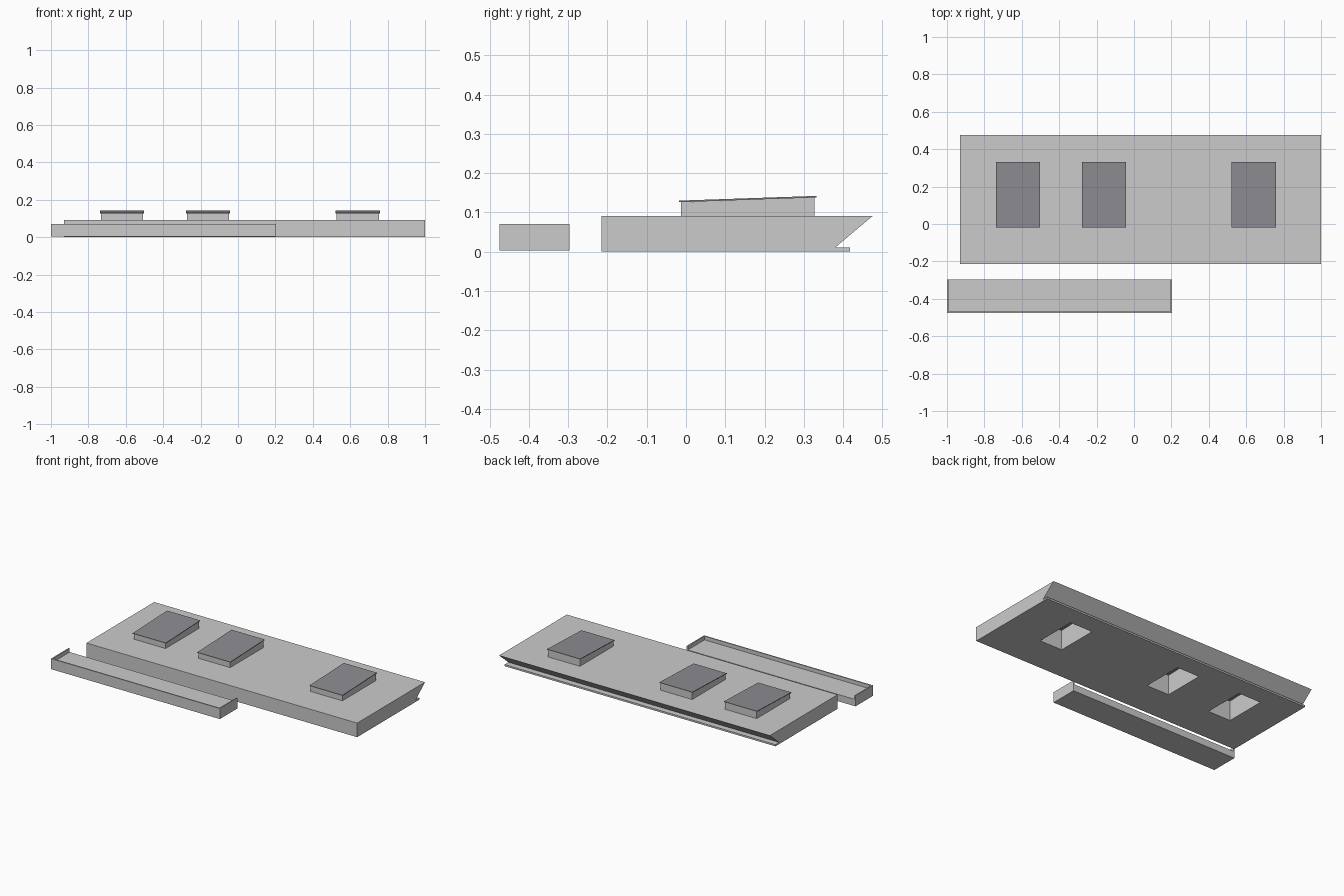
import bpy, bmesh

if "Cube" in bpy.data.objects:
    bpy.data.objects.remove(bpy.data.objects["Cube"])


def extrude_profile(name, pts, x0, x1, mat=None):
    """Extrude a closed (y, z) profile along x."""
    bm = bmesh.new()
    face = bm.faces.new([bm.verts.new((x0, y, z)) for y, z in pts])
    ext = bmesh.ops.extrude_face_region(bm, geom=[face])
    moved = [v for v in ext["geom"] if isinstance(v, bmesh.types.BMVert)]
    bmesh.ops.translate(bm, verts=moved, vec=(x1 - x0, 0, 0))
    bmesh.ops.recalc_face_normals(bm, faces=bm.faces)
    mesh = bpy.data.meshes.new(name)
    bm.to_mesh(mesh)
    bm.free()
    obj = bpy.data.objects.new(name, mesh)
    bpy.context.collection.objects.link(obj)
    if mat:
        mesh.materials.append(mat)
    return obj


def rect(y0, y1, z0, z1):
    return [(y0, z0), (y1, z0), (y1, z1), (y0, z1)]


def cut(obj, cutter):
    mod = obj.modifiers.new("shaft_cut", 'BOOLEAN')
    mod.operation = 'DIFFERENCE'
    mod.solver = 'EXACT'
    mod.object = cutter
    bpy.context.view_layer.objects.active = obj
    bpy.ops.object.modifier_apply(modifier=mod.name)


glass = bpy.data.materials.new("dark_glass")
glass.diffuse_color = (0.27, 0.27, 0.29, 1)
glass.use_nodes = True
glass.node_tree.nodes["Principled BSDF"].inputs["Base Color"].default_value = glass.diffuse_color

# Roof slab: sloping back edge above a thin ceiling lip
slab = extrude_profile("roof_slab", [
    (-0.215, 0), (0.418, 0), (0.418, 0.011), (0.38, 0.011),
    (0.475, 0.091), (-0.215, 0.091)], -0.93, 1.0)

# Skylights: sloped curb, open light shaft, thin tilted pane
for i, cx in enumerate((-0.62, -0.16, 0.64), 1):
    curb = extrude_profile(f"skylight_curb_{i}", [
        (-0.013, 0.091), (0.327, 0.091), (0.327, 0.138), (-0.013, 0.126)],
        cx - 0.113, cx + 0.113)
    shaft = extrude_profile("shaft_cutter", rect(0.022, 0.292, -0.1, 0.3),
                            cx - 0.08, cx + 0.08)
    cut(slab, shaft)
    cut(curb, shaft)
    bpy.data.objects.remove(shaft)
    extrude_profile(f"skylight_pane_{i}", [
        (-0.018, 0.126), (0.332, 0.138), (0.332, 0.142), (-0.018, 0.130)],
        cx - 0.118, cx + 0.118, glass)

# Front canopy: deck with a raised rim on the front and both ends, open at the back
extrude_profile("canopy_deck_and_front_rim", [
    (-0.475, 0.003), (-0.297, 0.003), (-0.297, 0.047),
    (-0.467, 0.047), (-0.467, 0.071), (-0.475, 0.071)], -0.992, 0.195)
for side, x0, x1 in (("left", -1.0, -0.992), ("right", 0.195, 0.203)):
    extrude_profile(f"canopy_{side}_rim", rect(-0.475, -0.297, 0.003, 0.071), x0, x1)
